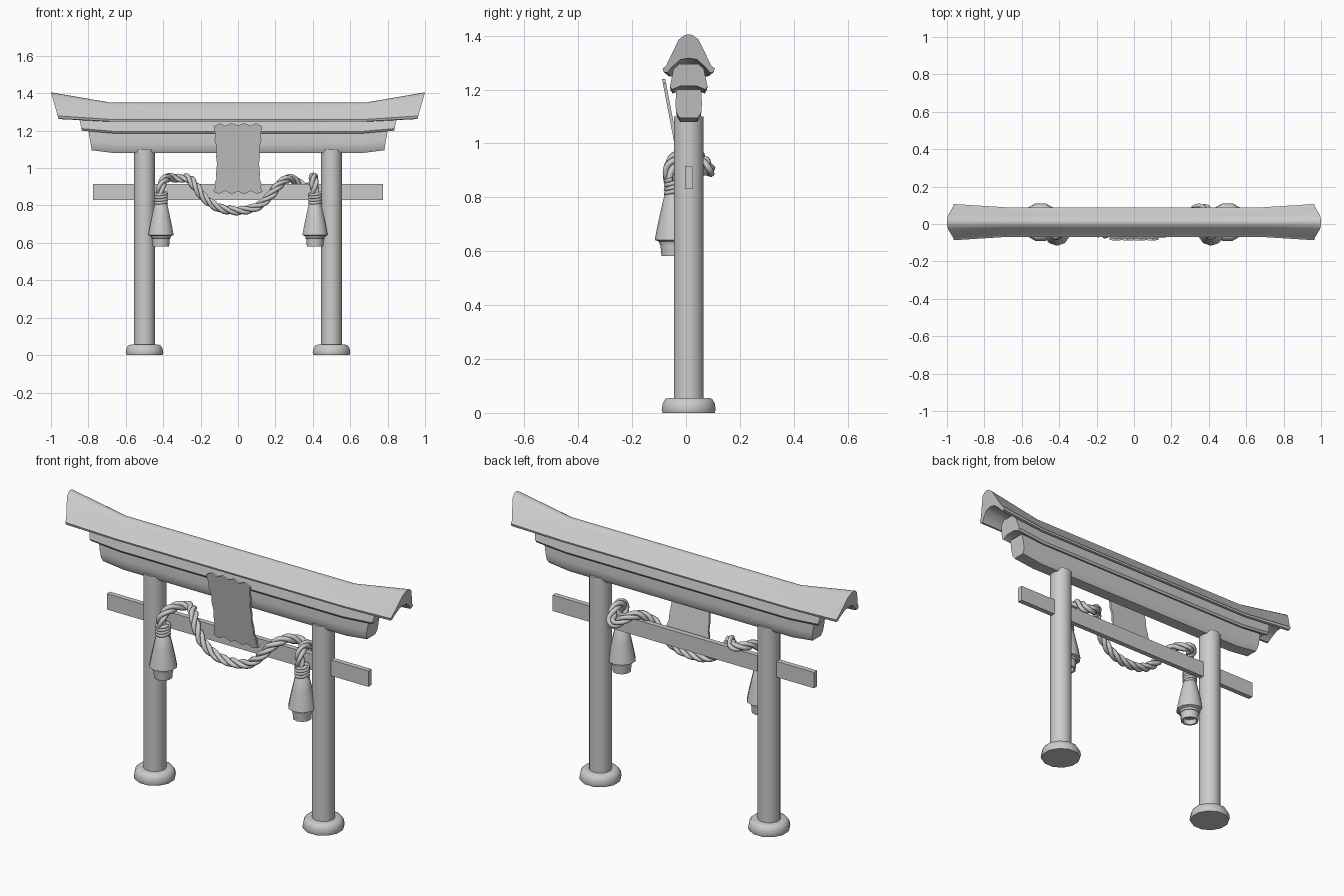
import bpy, bmesh, math
from mathutils import Vector

if "Cube" in bpy.data.objects:
    bpy.data.objects.remove(bpy.data.objects["Cube"])

CY = 0.01  # depth centre of the timber frame


def make(name, verts, faces, angle=35):
    me = bpy.data.meshes.new(name)
    me.from_pydata([tuple(v) for v in verts], [], faces)
    bm = bmesh.new()
    bm.from_mesh(me)
    bmesh.ops.recalc_face_normals(bm, faces=bm.faces)
    bm.to_mesh(me)
    bm.free()
    ob = bpy.data.objects.new(name, me)
    bpy.context.collection.objects.link(ob)
    bpy.ops.object.select_all(action='DESELECT')
    ob.select_set(True)
    bpy.context.view_layer.objects.active = ob
    bpy.ops.object.shade_smooth_by_angle(angle=math.radians(angle))
    return ob


def skin(rings):
    n = len(rings[0])
    verts = [v for r in rings for v in r]
    faces = [(i*n+j, i*n+(j+1) % n, (i+1)*n+(j+1) % n, (i+1)*n+j)
             for i in range(len(rings)-1) for j in range(n)]
    faces += [tuple(range(n)), tuple(range((len(rings)-1)*n, len(rings)*n))]
    return verts, faces


def beam(name, half, stations, shear):
    """half: (y, t) profile top to bottom; stations: (x, z low, z high, width) for x > 0."""
    prof = half + [(-y, t) for y, t in reversed(half) if y > 0]
    st = [(-s[0],) + s[1:] for s in reversed(stations)] + stations
    end = stations[-1][0]
    rings = []
    for x, lo, hi, w in st:
        k = shear * (1 if x > 0 else -1) if abs(x) == end else 0
        rings.append([(x + k*(min(max(t, 0), 1)-1), CY + y*w, lo + (hi-lo)*t) for y, t in prof])
    return make(name, *skin(rings))


def lathe(name, x, y, prof, n):
    return make(name, *skin([[(x + r*math.cos(2*math.pi*(j+.5)/n),
                               y + r*math.sin(2*math.pi*(j+.5)/n), z)
                              for j in range(n)] for r, z in prof]), angle=50)


def tube(name, lines, radius):
    cu = bpy.data.curves.new(name, 'CURVE')
    cu.dimensions = '3D'
    cu.bevel_depth, cu.bevel_resolution, cu.use_fill_caps = radius, 1, True
    for pts in lines:
        sp = cu.splines.new('POLY')
        sp.points.add(len(pts)-1)
        for p, co in zip(sp.points, pts):
            p.co = (*co, 1)
    ob = bpy.data.objects.new(name, cu)
    bpy.context.collection.objects.link(ob)
    bpy.ops.object.select_all(action='DESELECT')
    ob.select_set(True)
    bpy.context.view_layer.objects.active = ob
    bpy.ops.object.convert(target='MESH')
    bpy.ops.object.shade_smooth()


# roof: folded channel with upswept ends
beam("roof", [(0, 1), (.014, .98), (.036, .86), (.082, .16), (.094, .1), (.09, 0), (.076, -.02),
              (.062, .12), (.03, .33), (0, .37)],
     [(.3, 1.25, 1.35, .84), (.68, 1.25, 1.35, .84), (1.0, 1.265, 1.405, 1.03)], .04)
# upper and lower lintels
beam("upper_lintel", [(.052, 1), (.06, .6), (.07, .12), (.062, 0), (.03, .14)],
     [(.3, 1.185, 1.275, .95), (.66, 1.185, 1.275, .95), (.855, 1.20, 1.295, 1)], .02)
beam("lower_lintel", [(.046, 1), (.049, .5), (.047, .2), (.034, 0)],
     [(.3, 1.08, 1.19, .95), (.66, 1.08, 1.19, .95), (.80, 1.095, 1.2, 1)], .018)
# tie beam
beam("tie_beam", [(.0135, 1), (.0135, 0)], [(.775, .83, .915, 1)], 0)

# pillars and foot stones
for s, side in ((-1, "left"), (1, "right")):
    lathe(side + "_pillar", s*.5, CY, [(.056, .03), (.056, 1.1)], 16)
    lathe(side + "_foot", s*.5, CY,
          [(.1, 0), (.104, .012), (.1, .035), (.09, .052), (.075, .056)], 12)

# hanging plaque: wavy outline, leaning forward
half = [(0, 1.228), (.035, 1.24), (.065, 1.226), (.098, 1.24), (.13, 1.222), (.122, 1.18),
        (.125, 1.15), (.114, 1.11), (.117, 1.06), (.112, 1.02), (.117, .98), (.116, .945),
        (.125, .915), (.122, .895), (.132, .873), (.1, .862), (.068, .878), (.035, .862), (0, .874)]
outline = half + [(-x, z) for x, z in reversed(half[1:-1])]
make("plaque", *skin([[(x, -.089 + (1.24-z)*.19 + d, z) for x, z in outline] for d in (0, .012)]))


# twisted rope, looped over the tie beam at both ends
path = [Vector(p) for p in (
    (-.415, -.052, .84), (-.412, -.062, .90), (-.39, -.03, .94), (-.36, .035, .948), (-.315, .05, .945),
    (-.265, .0, .945), (-.225, -.035, .90), (-.175, -.05, .835), (-.1, -.052, .787), (0, -.052, .772),
    (.1, -.05, .793), (.17, -.046, .85), (.215, -.03, .905), (.265, .015, .943), (.31, .068, .93),
    (.355, .086, .9), (.392, .074, .905), (.402, .03, .945), (.404, -.03, .95), (.408, -.062, .91),
    (.41, -.052, .84))]


def spline(pts, n):
    p = [2*pts[0]-pts[1]] + pts + [2*pts[-1]-pts[-2]]
    out = []
    for i in range(1, len(p)-2):
        a, b, c, d = p[i-1:i+3]
        for k in range(n):
            t = k/n
            out.append(.5*(2*b + (c-a)*t + (2*a-5*b+4*c-d)*t*t + (3*b-a-3*c+d)*t**3))
    return out + [pts[-1]]


line = spline(path, 8)
strands = [[], [], []]
normal, dist = Vector((0, 1, 0)), 0
for i, p in enumerate(line):
    tan = (line[min(i+1, len(line)-1)] - line[max(i-1, 0)]).normalized()
    normal = (normal - tan*normal.dot(tan)).normalized()
    binormal = tan.cross(normal)
    if i:
        dist += (p - line[i-1]).length
    for k in range(3):
        a = 2*math.pi*(dist/.17 + k/3)
        strands[k].append(p + .013*(math.cos(a)*normal + math.sin(a)*binormal))
tube("rope", strands, .0125)

# tassels with bound necks
for s, side in ((-1, "left"), (1, "right")):
    x, y = s*.412, -.045
    lathe(side + "_tassel", x, y,
          [(.026, .87), (.026, .82), (.036, .805), (.05, .745), (.062, .69), (.071, .642), (.056, .636),
           (.053, .625), (.05, .624), (.046, .582), (.036, .582), (.036, .61)], 10)
    coil = [(x + .03*math.cos(t*.5), y + .03*math.sin(t*.5), .808 + .06*t/50 + .006*math.sin(t*.5))
            for t in range(51)]
    tube(side + "_binding", [coil], .0085)
